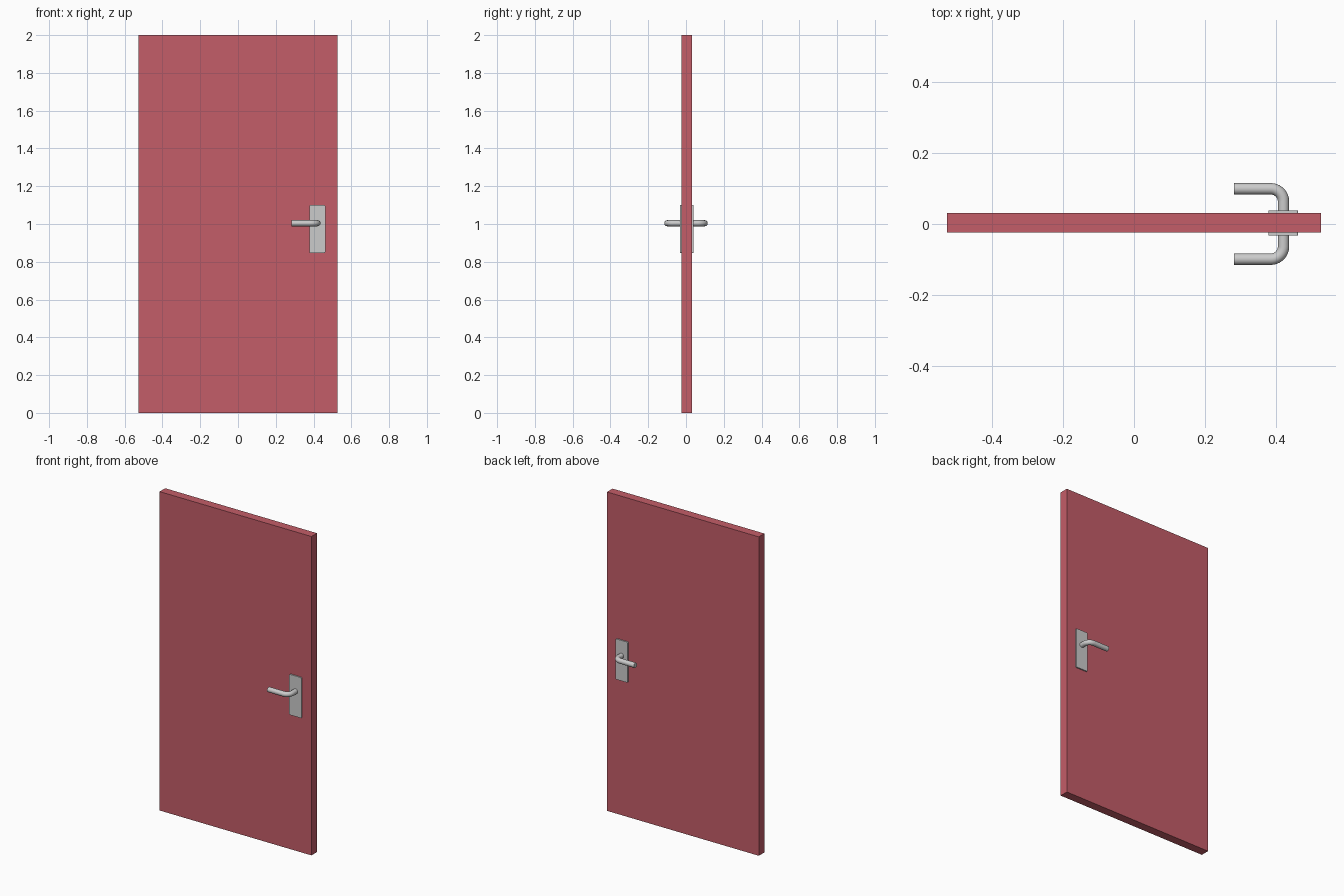
import bpy
from math import sin, cos, pi

if "Cube" in bpy.data.objects:
    bpy.data.objects.remove(bpy.data.objects["Cube"])

CY = 0.003      # centre of the door leaf in depth
HALF = 0.0275   # half the leaf thickness


def colour(name, rgb):
    mat = bpy.data.materials.new(name)
    mat.diffuse_color = (*rgb, 1)
    mat.use_nodes = True
    mat.node_tree.nodes["Principled BSDF"].inputs["Base Color"].default_value = mat.diffuse_color
    return mat


def box(name, centre, size):
    bpy.ops.mesh.primitive_cube_add(size=1, location=centre)
    ob = bpy.context.object
    ob.name = name
    ob.scale = size
    bpy.ops.object.transform_apply(location=False, rotation=False, scale=True)
    return ob


def plate(name, side):
    # Back plate with softly rounded corners, slightly sunk into the leaf
    ob = box(name, (0.42, CY + side * (HALF + 0.002), 0.973), (0.084, 0.012, 0.254))
    bev = ob.modifiers.new("rounded_corners", "BEVEL")
    bev.limit_method = "WEIGHT"
    bev.width = 0.006
    bev.segments = 4
    weights = ob.data.attributes.new("bevel_weight_edge", "FLOAT", "EDGE")
    for e in ob.data.edges:
        a, b = (ob.data.vertices[i].co for i in e.vertices)
        weights.data[e.index].value = 1.0 if abs(a.y - b.y) > 0.005 else 0.0
    return ob


def lever(name, side):
    # Round bar: stem out of the plate, quarter bend, then the grip
    x, y, z, bend = 0.421, 0.099, 1.004, 0.036
    pts = [(x, side * 0.025)]
    for i in range(13):
        a = pi / 2 * i / 12
        pts.append((x - bend + bend * cos(a), side * (y - bend + bend * sin(a))))
    pts.append((0.282, side * y))

    curve = bpy.data.curves.new(name, "CURVE")
    curve.dimensions = "3D"
    curve.bevel_depth = 0.016
    curve.bevel_resolution = 6
    curve.use_fill_caps = True
    spline = curve.splines.new("POLY")
    spline.points.add(len(pts) - 1)
    for p, (px, py) in zip(spline.points, pts):
        p.co = (px, py, z, 1)
    ob = bpy.data.objects.new(name, curve)
    bpy.context.collection.objects.link(ob)
    bpy.ops.object.select_all(action="DESELECT")
    ob.select_set(True)
    bpy.context.view_layer.objects.active = ob
    bpy.ops.object.convert(target="MESH")
    bpy.ops.object.shade_smooth_by_angle()
    return ob


# Door leaf
leaf = box("door_leaf", (0, CY, 1), (1.053, 2 * HALF, 2))
leaf.data.materials.append(colour("red_paint", (0.55, 0.11, 0.14)))

# Matching handle set on both faces
for label, side in (("front", -1), ("back", 1)):
    plate(label + "_handle_plate", side)
    lever(label + "_handle_lever", side)
